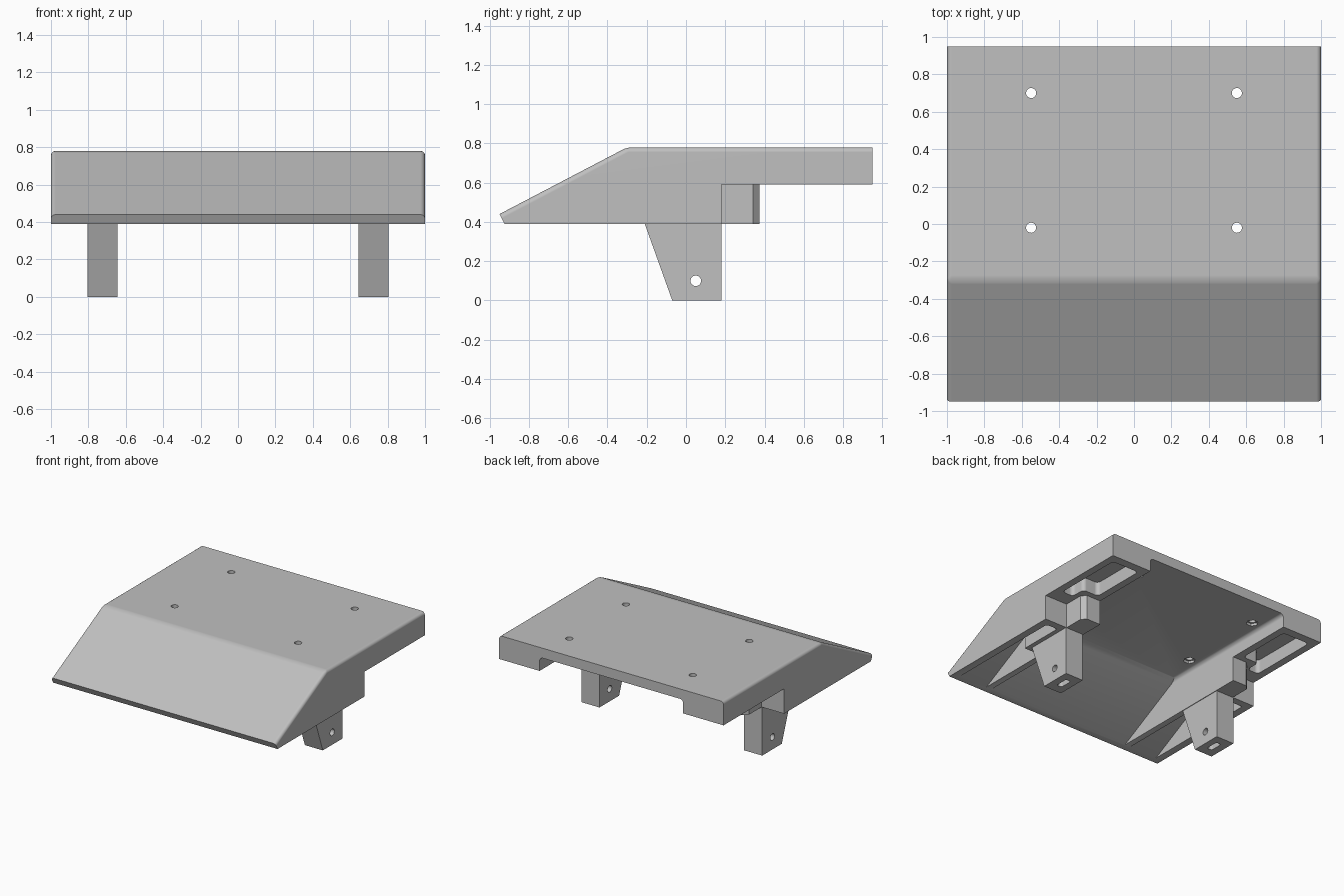
import bpy, bmesh, math
from mathutils import Vector

if "Cube" in bpy.data.objects:
    bpy.data.objects.remove(bpy.data.objects["Cube"])

grey = bpy.data.materials.new("plain_grey")
grey.use_nodes = True
GREY = (0.527, 0.527, 0.527, 1)
grey.diffuse_color = GREY
for node in grey.node_tree.nodes:
    if node.type == 'BSDF_PRINCIPLED':
        node.inputs["Base Color"].default_value = GREY


def prism(name, pts, axis, a, b, radius=0, pick=None, segments=4):
    """Extrude a (y, z) outline along x, or an (x, y) outline along z."""
    place = (lambda p, t: (t, *p)) if axis == 'x' else (lambda p, t: (*p, t))
    bm = bmesh.new()
    low = [bm.verts.new(place(p, a)) for p in pts]
    high = [bm.verts.new(place(p, b)) for p in pts]
    bm.faces.new(low)
    bm.faces.new(high)
    for i in range(len(pts)):
        j = (i + 1) % len(pts)
        bm.faces.new((low[i], low[j], high[j], high[i]))
    bmesh.ops.recalc_face_normals(bm, faces=bm.faces)
    if radius:
        edges = [e for e in bm.edges if pick(*[v.co for v in e.verts])]
        bmesh.ops.bevel(bm, geom=edges, offset=radius, segments=segments,
                        profile=0.5, affect='EDGES', clamp_overlap=True)
        bmesh.ops.recalc_face_normals(bm, faces=bm.faces)
    mesh = bpy.data.meshes.new(name)
    bm.to_mesh(mesh)
    bm.free()
    mesh.materials.append(grey)
    obj = bpy.data.objects.new(name, mesh)
    bpy.context.collection.objects.link(obj)
    return obj


def disc(cx, cy, r, n):
    return [(cx + r * math.cos(math.tau * i / n), cy + r * math.sin(math.tau * i / n))
            for i in range(n)]


def cut(target, cutter):
    cutter.hide_render = True
    mod = target.modifiers.new("cut", 'BOOLEAN')
    mod.operation = 'DIFFERENCE'
    mod.solver = 'EXACT'
    mod.object = cutter
    bpy.context.view_layer.objects.active = target
    bpy.ops.object.modifier_apply(modifier=mod.name)
    bpy.data.objects.remove(cutter)


def finish(obj):
    bpy.ops.object.select_all(action='DESELECT')
    obj.select_set(True)
    bpy.context.view_layer.objects.active = obj
    bpy.ops.object.shade_smooth_by_angle(angle=math.radians(32))
    obj.modifiers.new("even_normals", 'WEIGHTED_NORMAL').keep_sharp = True


def upright(p, q):
    return abs(p.z - q.z) > 0.05


# Deck with sloped nose, rounded along its top sides and bend
def deck_round(p, q):
    return min(p.z, q.z) > 0.43 and max(p.z, q.z) > 0.77 and max(p.y, q.y) < 0.96 \
        and min(p.y, q.y) < -0.2

deck = prism("deck", [(-0.95, 0.44), (-0.925, 0.39), (0.375, 0.39), (0.375, 0.59),
                      (0.95, 0.59), (0.95, 0.78), (-0.3, 0.78)],
             'x', -1, 1, 0.025, deck_round)

# Wide channel under the deck, between the side rails
roof = [(-1.04, 0.3), (-0.28, 0.7)]
cut(deck, prism("channel", roof + [(1.1, 0.7), (1.1, 0.3)], 'x', -0.64, 0.64, 0.03,
                lambda p, q: p.x == q.x and p.z > 0.6 and q.z > 0.6))

for s in (1, -1):
    def plan(pts):
        return [(s * x, y) for x, y in pts]

    # Outer rear notch, leaving an inner block with a chamfered corner
    cut(deck, prism("notch", plan([(1.1, 0.18), (0.8, 0.18), (0.8, 0.34), (0.765, 0.375),
                                   (0.765, 0.5), (1.1, 0.5)]), 'z', 0.3, 0.59))
    # Hollow nose pocket and its narrow continuation beside the leg
    cut(deck, prism("nose_pocket", roof + [(-0.25, 0.7), (-0.25, 0.3)],
                    'x', s * 0.69, s * 0.94))
    cut(deck, prism("side_pocket", plan([(0.84, -0.27), (0.94, -0.27), (0.94, 0.12),
                                         (0.84, 0.12)]), 'z', 0.3, 0.7, 0.02,
                    lambda p, q: upright(p, q) and p.y > 0))
    # Rear pocket that wraps round the block
    cut(deck, prism("rear_pocket", plan([(0.7, 0.42), (0.84, 0.42), (0.84, 0.3),
                                         (0.94, 0.3), (0.94, 0.88), (0.7, 0.88)]),
                    'z', 0.5, 0.7, 0.03, upright))
    # Screw holes with small recesses underneath
    for y in (-0.02, 0.7):
        cut(deck, prism("screw_hole", disc(s * 0.55, y, 0.027, 24), 'z', 0.6, 0.9))
        cut(deck, prism("screw_recess", disc(s * 0.55, y, 0.045, 6), 'z', 0.6, 0.72))
finish(deck)

# Tapered legs with a cross hole and a slot in the foot
for s, side in ((1, "left"), (-1, "right")):
    leg = prism(side + "_leg", [(-0.21, 0.39), (-0.07, 0), (0.18, 0), (0.18, 0.39)],
                'x', s * 0.645, s * 0.805)
    cut(leg, prism("pin_hole", disc(0.05, 0.1, 0.027, 24), 'x', s * 0.5, s * 0.9))
    cut(leg, prism("foot_slot", [(s * 0.7, 0), (s * 0.745, 0), (s * 0.745, 0.11),
                                 (s * 0.7, 0.11)], 'z', -0.1, 0.2, 0.018, upright))
    finish(leg)
